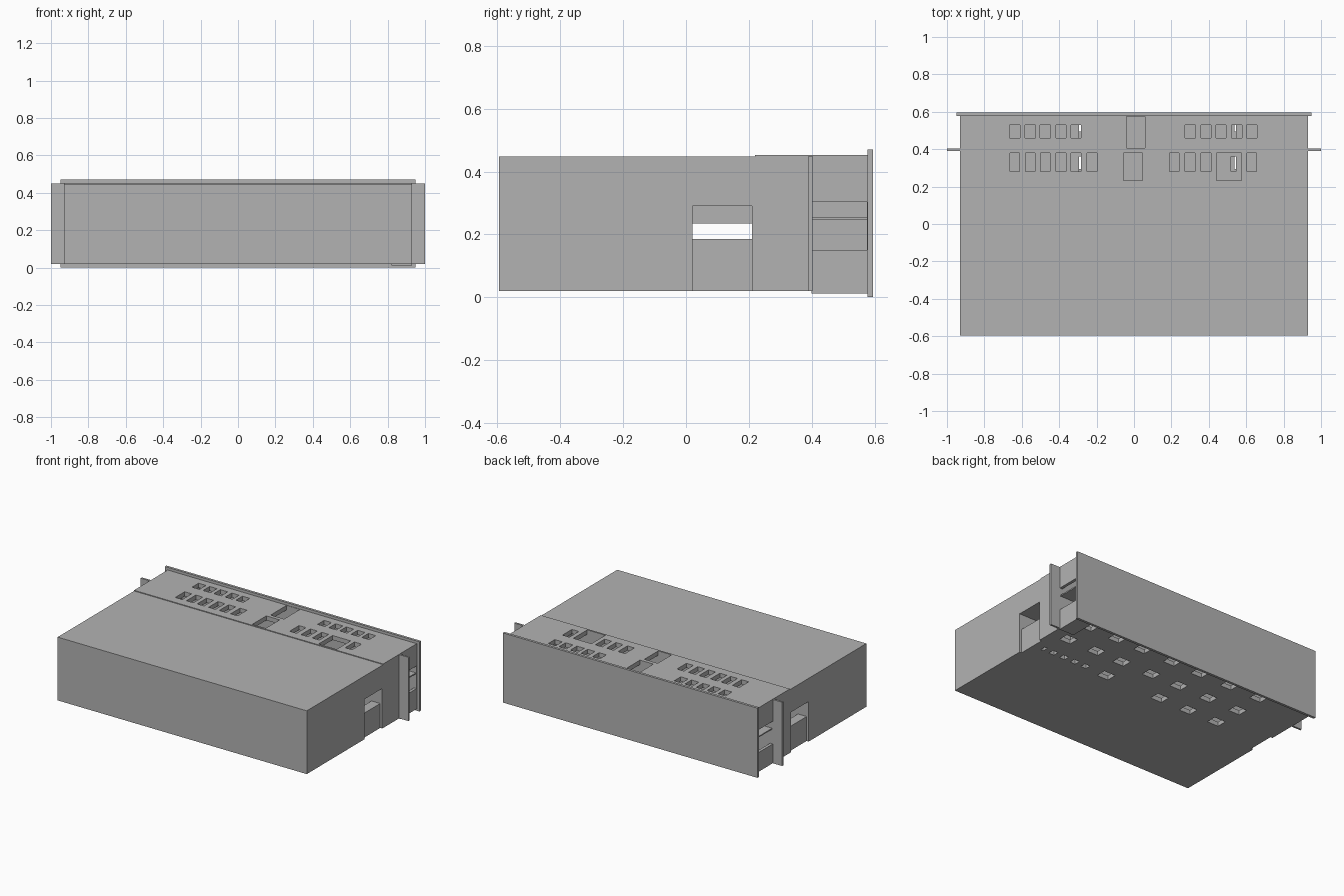
import bpy
import bmesh
from mathutils import Matrix, Vector

if "Cube" in bpy.data.objects:
    bpy.data.objects.remove(bpy.data.objects["Cube"])

grey = bpy.data.materials.new("plain grey")
grey.use_nodes = True
colour = (0.45, 0.45, 0.45, 1)
grey.diffuse_color = colour
for node in grey.node_tree.nodes:
    if node.type == 'BSDF_PRINCIPLED':
        node.inputs["Base Color"].default_value = colour


def boxes(name, spans):
    """One object from boxes given as (x range, y range, z range)."""
    bm = bmesh.new()
    for span in spans:
        low, high = (Vector(c) for c in zip(*span))
        place = Matrix.Translation((low + high) / 2) @ Matrix.Diagonal((high - low).to_4d())
        bmesh.ops.create_cube(bm, size=1, matrix=place)
    mesh = bpy.data.meshes.new(name)
    bm.to_mesh(mesh)
    bm.free()
    ob = bpy.data.objects.new(name, mesh)
    bpy.context.collection.objects.link(ob)
    mesh.materials.append(grey)
    return ob


def cut(target, spans):
    """Subtract a group of separate boxes from the target."""
    cutter = boxes("cutter", spans)
    cutter.hide_render = True
    mod = target.modifiers.new("cut", 'BOOLEAN')
    mod.operation = 'DIFFERENCE'
    mod.solver = 'EXACT'
    mod.object = cutter
    bpy.context.view_layer.objects.active = target
    bpy.ops.object.modifier_apply(modifier=mod.name)
    bpy.data.objects.remove(cutter)


def around(centre, size):
    return (centre - size / 2, centre + size / 2)


W = 0.93
BASE, ROOF = 0.02, 0.452
FLOOR_CUT = (0.0, 0.07)
ROOF_CUT = (0.40, 0.5)

# Front block with a passage running through from side to side
front = boxes("front_block", [((-W, W), (-0.595, 0.22), (BASE, 0.447))])
cut(front, [((-1, 1), (0.02, 0.21), (0.05, 0.29))])
cut(front, [(side, (0.02, 0.21), (0.01, 0.1)) for side in ((-1, -0.91), (0.91, 1))])
cut(front, [(around(0.85 - 0.085 * i, 0.04), around(0.145, 0.04), FLOOR_CUT) for i in range(5)]
    + [(around(x, 0.085), around(0.14, 0.07), FLOOR_CUT) for x in (0.34, -0.087, -0.315, -0.54)])
boxes("passage_header", [((-0.01, 0.01), (0.02, 0.21), (0.235, 0.29))])
for side, name in ((-1, "right"), (1, "left")):
    boxes(name + "_passage_panel",
          [(sorted((side * 0.85, side * 0.915)), (0.02, 0.21), (BASE, 0.185))])

# Rear block: two storeys of rooms on both sides of the cross wall
rear = boxes("rear_block", [((-W, W), (0.22, 0.58), (BASE, ROOF))])
rooms = [(x, y, z)
         for x in ((-0.91, -0.7), (-0.69, 0.69), (0.7, 0.91))
         for y in ((0.23, 0.39), (0.403, 0.575))
         for z in ((0.05, 0.247), (0.255, 0.422))]
cut(rear, rooms)

# Roof openings: two rows of small ones and three large ones
left_row = [-0.638, -0.555, -0.475, -0.39, -0.31]
right_row = [0.30, 0.385, 0.465, 0.55, 0.63]
holes = [(around(x, 0.055), (0.46, 0.53), ROOF_CUT) for x in left_row + right_row]
holes += [(around(x, 0.052), (0.28, 0.38), ROOF_CUT)
          for x in left_row + [-0.225, 0.215, 0.30, 0.385, 0.63]]
holes += [((-0.04, 0.06), (0.405, 0.575), ROOF_CUT),
          ((-0.055, 0.045), (0.232, 0.38), ROOF_CUT),
          ((0.44, 0.575), (0.232, 0.38), ROOF_CUT)]
cut(rear, holes)

# Floor openings in two rows
columns = [0.80, 0.58, 0.376, 0.14, -0.08, -0.315, -0.55]
cut(rear, [(around(x, 0.085), around(y, 0.07), FLOOR_CUT)
           for x in columns for y in (0.53, 0.33)])

# Shafts through the middle floor
cut(rear, [(x, y, (0.2, 0.3))
           for x in ((-0.295, -0.28), (0.518, 0.545))
           for y in ((0.28, 0.36), (0.46, 0.53))])

# Open bays at both ends beside the rear screen
cut(rear, [(x, (0.403, 0.575), (0.15, 0.303)) for x in ((-1, -0.9), (0.9, 1))])
for side, name in ((-1, "right"), (1, "left")):
    boxes(name + "_bay_shelf",
          [(sorted((side * 0.89, side * 0.925)), (0.4, 0.578), (0.247, 0.255))])
    # Side fins
    boxes(name + "_fin", [(sorted((side * 0.92, side)), (0.39, 0.403), (BASE, 0.45))])

# Plate under the left bay and the wide rear screen
boxes("bay_base_plate", [((0.82, W), (0.4, 0.58), (0.012, BASE))])
boxes("rear_screen", [((-0.95, 0.95), (0.578, 0.595), (0, 0.47))])
